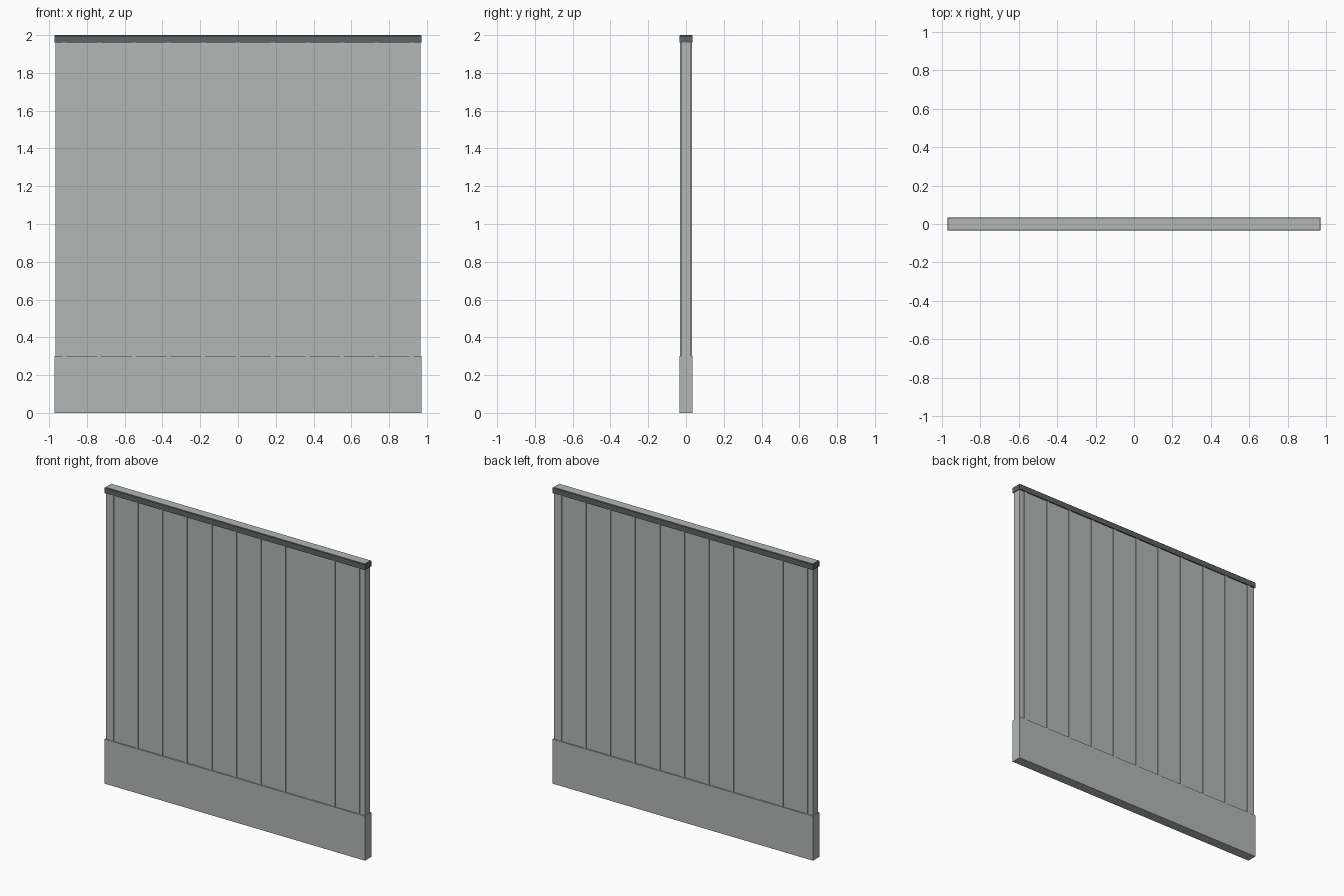
import bpy, bmesh

if "Cube" in bpy.data.objects:
    bpy.data.objects.remove(bpy.data.objects["Cube"])


def material(name, rgb):
    m = bpy.data.materials.new(name)
    m.diffuse_color = (*rgb, 1)
    m.use_nodes = True
    m.node_tree.nodes["Principled BSDF"].inputs["Base Color"].default_value = m.diffuse_color
    return m


LIGHT = material("light grey", (0.45, 0.475, 0.47))
DARK = material("dark grey", (0.115, 0.125, 0.13))


def box(name, x0, x1, half_y, z0, z1, *mats):
    """Box centred on y = 0."""
    bm = bmesh.new()
    bmesh.ops.create_cube(bm, size=1)
    for v in bm.verts:
        v.co.x = x1 if v.co.x > 0 else x0
        v.co.y = half_y if v.co.y > 0 else -half_y
        v.co.z = z1 if v.co.z > 0 else z0
    me = bpy.data.meshes.new(name)
    bm.to_mesh(me)
    bm.free()
    for m in mats:
        me.materials.append(m)
    ob = bpy.data.objects.new(name, me)
    bpy.context.collection.objects.link(ob)
    return ob


# Plinth and thin wall panel
box("base", -0.972, 0.972, 0.034, 0.0, 0.30, LIGHT)
box("wall_panel", -0.967, 0.967, 0.026, 0.30, 1.96, LIGHT)

# Evenly spaced vertical ribs, standing out on both faces
for i in range(-5, 6):
    x = i * 0.1837
    box(f"rib_{i + 6}", x - 0.01, x + 0.01, 0.031, 0.30, 1.96, LIGHT)

# Top rail: dark, chamfered upper rim, light upper face
cap = box("top_rail", -0.972, 0.972, 0.034, 1.96, 2.0, DARK, LIGHT)
bm = bmesh.new()
bm.from_mesh(cap.data)
rim = [e for e in bm.edges if all(v.co.z > 1.99 for v in e.verts)]
bmesh.ops.bevel(bm, geom=rim, offset=0.004, segments=1, affect='EDGES')
bm.normal_update()
for f in bm.faces:
    f.material_index = 1 if f.normal.z > 0.9 else 0
bm.to_mesh(cap.data)
bm.free()
